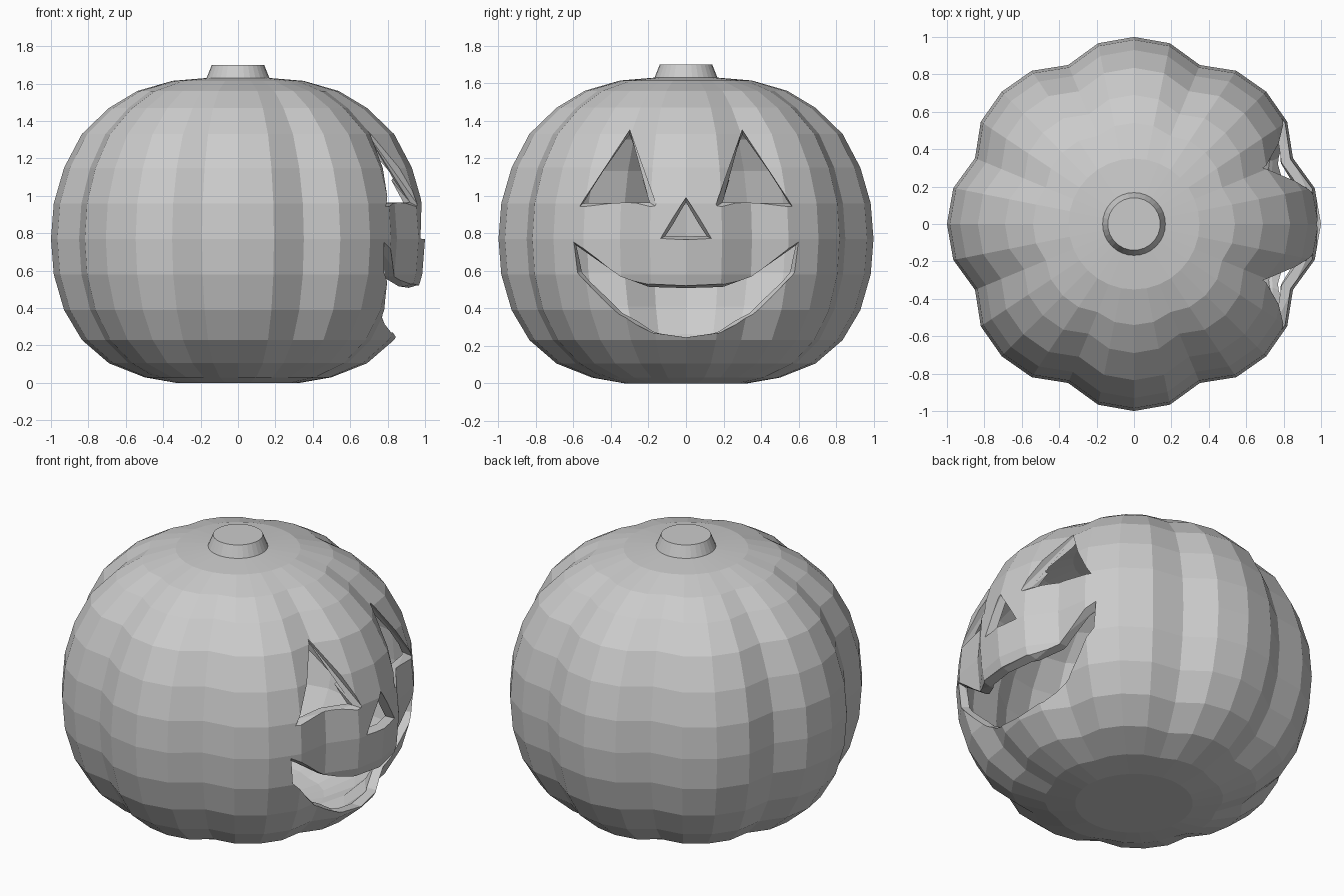
import bpy, bmesh
from math import sin, cos, pi, sqrt

if "Cube" in bpy.data.objects:
    bpy.data.objects.remove(bpy.data.objects["Cube"])

SEG = 32          # four segments in each of the eight lobes
WALL = 0.05

def new_object(name, bm):
    bmesh.ops.recalc_face_normals(bm, faces=bm.faces)
    me = bpy.data.meshes.new(name)
    bm.to_mesh(me)
    bm.free()
    ob = bpy.data.objects.new(name, me)
    bpy.context.collection.objects.link(ob)
    return ob

def bridge(bm, rings):
    """Close a stack of vertex rings with quads and end caps."""
    n = len(rings[0])
    for a, b in zip(rings, rings[1:]):
        for i in range(n):
            j = (i + 1) % n
            bm.faces.new((a[i], a[j], b[j], b[i]))
    bm.faces.new(rings[0][::-1])
    bm.faces.new(rings[-1])

def lathe(name, profile):
    """Ring stack from (radius, height, lobe depth)."""
    dips = (0.0, 0.015, 0.08, 0.015)
    bm = bmesh.new()
    rings = []
    for r, z, d in profile:
        ring = []
        for i in range(SEG):
            a = 2 * pi * i / SEG
            rr = r * (1 - d * dips[i % 4])
            ring.append(bm.verts.new((rr * cos(a), rr * sin(a), z)))
        rings.append(ring)
    bridge(bm, rings)
    return new_object(name, bm)

# Ribbed hollow body
body = lathe("pumpkin_body", [
    (0.33, 0.0, 0), (0.50, 0.03, 0.5), (0.69, 0.105, 1), (0.835, 0.23, 1),
    (0.93, 0.39, 1), (0.985, 0.58, 1), (1.0, 0.77, 1), (0.985, 0.96, 1),
    (0.93, 1.15, 1), (0.835, 1.33, 1), (0.69, 1.47, 1), (0.54, 1.56, 0.7),
    (0.35, 1.615, 0), (0.17, 1.63, 0)])
shell = body.modifiers.new("shell", "SOLIDIFY")
shell.thickness = WALL
shell.offset = -1

# Stem
lathe("stem", [(0.17, 1.625, 0), (0.14, 1.70, 0)])

# Face openings, slightly narrower on the inside of the wall
def surface_x(y, z):
    return sqrt(1 - y * y - ((z - 0.78) / 0.85) ** 2)

def cut(name, outer, inner):
    bm = bmesh.new()
    xs = [surface_x(y, z) for y, z in outer]
    rings = [
        [bm.verts.new((1.4, y, z)) for y, z in outer],
        [bm.verts.new((x, y, z)) for x, (y, z) in zip(xs, outer)],
        [bm.verts.new((x - WALL, y, z)) for x, (y, z) in zip(xs, inner)],
        [bm.verts.new((0.45, y, z)) for y, z in inner]]
    bridge(bm, rings)
    ob = new_object(name, bm)
    ob.hide_render = True
    m = body.modifiers.new(name, "BOOLEAN")
    m.object = ob
    m.operation = "DIFFERENCE"
    m.solver = "EXACT"
    return ob

def mirrored(lower, upper):
    """Full mouth loop from its right half, both runs centre to corner."""
    half = lower + upper[::-1]
    return half + [(-y, z) for y, z in half[::-1] if y > 0]

cutters = []
for s, side in ((1, "right"), (-1, "left")):
    cutters.append(cut("eye_cut_" + side,
                       [(s * 0.30, 1.35), (s * 0.57, 0.94), (s * 0.155, 0.94)],
                       [(s * 0.30, 1.31), (s * 0.55, 0.96), (s * 0.195, 0.965)]))
cutters.append(cut("nose_cut",
                   [(0, 0.99), (0.145, 0.768), (-0.145, 0.768)],
                   [(0, 0.955), (0.11, 0.785), (-0.11, 0.785)]))
cutters.append(cut("mouth_cut",
                   mirrored([(0, 0.245), (0.18, 0.27), (0.36, 0.36), (0.58, 0.59), (0.605, 0.76)],
                            [(0, 0.52), (0.2, 0.53), (0.35, 0.585)]),
                   mirrored([(0, 0.262), (0.17, 0.285), (0.34, 0.375), (0.555, 0.595), (0.585, 0.735)],
                            [(0, 0.505), (0.2, 0.515), (0.35, 0.57)])))

# Bake the carving and remove the cutters
bpy.context.view_layer.update()
dg = bpy.context.evaluated_depsgraph_get()
carved = bpy.data.meshes.new_from_object(body.evaluated_get(dg))
body.modifiers.clear()
body.data = carved
for c in cutters:
    bpy.data.objects.remove(c)
